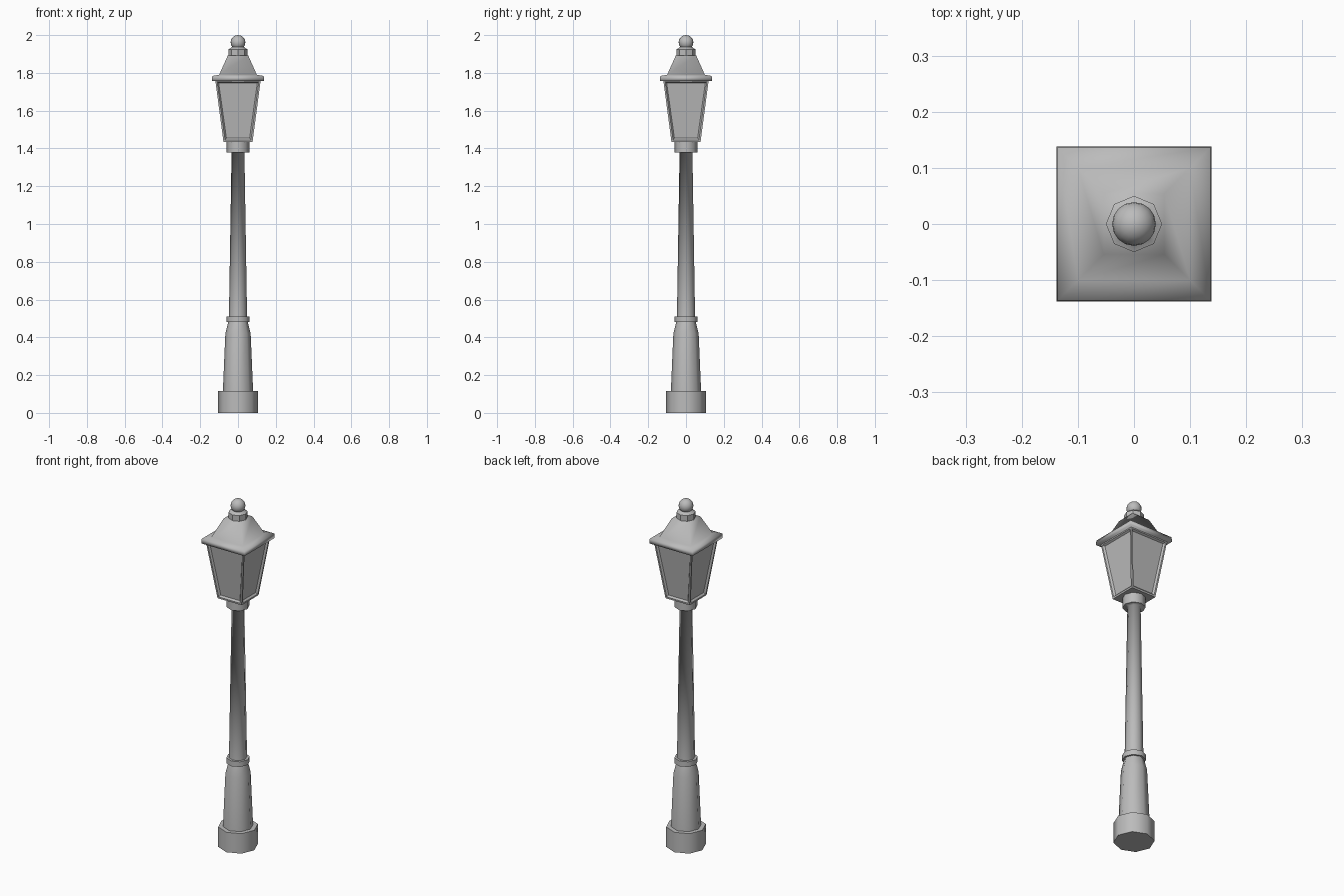
import bpy, bmesh, math

cube = bpy.data.objects.get("Cube")
if cube:
    bpy.data.objects.remove(cube, do_unlink=True)

# Single painted-metal colour
grey = bpy.data.materials.new("light_grey")
grey.use_nodes = True
grey.diffuse_color = (0.5, 0.5, 0.5, 1)
grey.node_tree.nodes["Principled BSDF"].inputs["Base Color"].default_value = (0.5, 0.5, 0.5, 1)


def finish(name, bm, angle):
    """Turn a bmesh into an object, smoothing edges below the given angle."""
    bmesh.ops.recalc_face_normals(bm, faces=bm.faces)
    mesh = bpy.data.meshes.new(name)
    bm.to_mesh(mesh)
    bm.free()
    mesh.materials.append(grey)
    obj = bpy.data.objects.new(name, mesh)
    bpy.context.collection.objects.link(obj)
    bpy.ops.object.select_all(action="DESELECT")
    obj.select_set(True)
    bpy.context.view_layer.objects.active = obj
    if angle:
        bpy.ops.object.shade_smooth_by_angle(angle=math.radians(angle))
    return obj


def stack(profile, sides, turn=0.0, caps=True):
    """Loft regular rings through (radius, height) pairs."""
    bm = bmesh.new()
    rings = []
    for r, z in profile:
        angles = [turn + math.tau * i / sides for i in range(sides)]
        rings.append([bm.verts.new((r * math.cos(a), r * math.sin(a), z)) for a in angles])
    for low, high in zip(rings, rings[1:]):
        for i in range(sides):
            j = (i + 1) % sides
            bm.faces.new((low[i], low[j], high[j], high[i]))
    if caps:
        bm.faces.new(rings[0])
        bm.faces.new(rings[-1])
    return bm


def square(profile):
    """Square loft, given (half width, height) pairs."""
    return stack([(h * math.sqrt(2), z) for h, z in profile], 4, math.pi / 4)


# Post: foot, flared pedestal, ring, tapering shaft and collar
finish("foot", stack([(0.105, 0), (0.105, 0.115)], 8), 50)
finish("pedestal", stack([(0.08, 0.115), (0.067, 0.42), (0.052, 0.48)], 8), 50)
finish("ring", stack([(0.062, 0.48), (0.062, 0.51)], 8), 50)
finish("shaft", stack([(0.048, 0.51), (0.034, 1.378), (0.06, 1.379)], 8, caps=False), 120)
finish("collar", stack([(0.06, 1.379), (0.06, 1.437)], 8), 50)

# Lantern: tapered box with recessed panes framed on all four sides
bm = square([(0.077, 1.435), (0.12, 1.76)])
bmesh.ops.recalc_face_normals(bm, faces=bm.faces)
panes = [f for f in bm.faces if abs(f.normal.z) < 0.5]
for width, depth in ((0.013, 0), (0.011, -0.01)):
    bmesh.ops.inset_individual(bm, faces=panes, thickness=width, depth=depth)
finish("lantern", bm, 0)

# Roof: thin eave that flares up into a steep hood
finish("roof", square([(0.138, 1.758), (0.136, 1.784), (0.1, 1.79), (0.054, 1.892)]), 120)

# Finial: octagonal cap, small neck and ball
finish("finial_cap", stack([(0.05, 1.89), (0.05, 1.925), (0.04, 1.93), (0.03, 1.94)], 8), 40)
bm = bmesh.new()
bmesh.ops.create_uvsphere(bm, u_segments=16, v_segments=10, radius=0.039)
bmesh.ops.translate(bm, verts=bm.verts, vec=(0, 0, 1.961))
finish("finial_ball", bm, 60)
